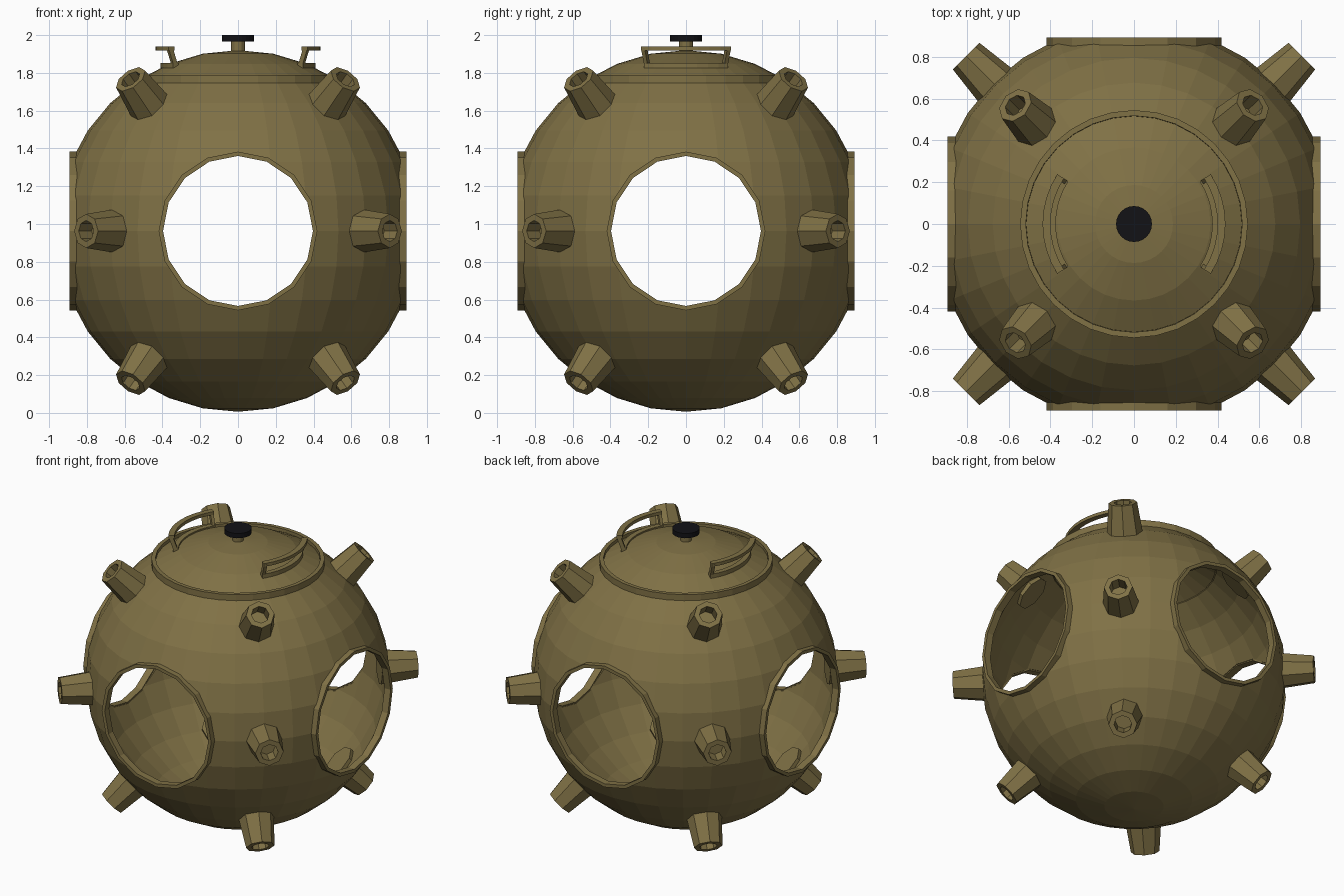
import bpy, bmesh
from math import sin, cos, pi, radians, sqrt
from mathutils import Vector, Matrix

if "Cube" in bpy.data.objects:
    bpy.data.objects.remove(bpy.data.objects["Cube"])

R, CZ = 0.957, 0.963          # shell radius and centre height
CENTRE = Vector((0, 0, CZ))


def material(name, colour):
    m = bpy.data.materials.new(name)
    m.diffuse_color = colour
    m.use_nodes = True
    m.node_tree.nodes["Principled BSDF"].inputs["Base Color"].default_value = m.diffuse_color
    return m


OLIVE = material("olive", (0.215, 0.165, 0.06, 1))
BLACK = material("black", (0.006, 0.006, 0.008, 1))


def finish(name, bm, mat, matrix=Matrix()):
    bmesh.ops.remove_doubles(bm, verts=bm.verts, dist=1e-5)
    bmesh.ops.recalc_face_normals(bm, faces=bm.faces)
    mesh = bpy.data.meshes.new(name)
    bm.to_mesh(mesh)
    bm.free()
    mesh.materials.append(mat)
    ob = bpy.data.objects.new(name, mesh)
    ob.matrix_world = matrix
    bpy.context.collection.objects.link(ob)
    return ob


def skin(bm, rings, closed):
    """Join successive vertex rings (each a closed loop) with faces."""
    pairs = list(zip(rings, rings[1:]))
    if closed:
        pairs.append((rings[-1], rings[0]))
    for a, b in pairs:
        n = len(a)
        for i in range(n):
            j = (i + 1) % n
            quad = [a[i], a[j], b[j], b[i]]
            pts = []
            for v in quad:
                if all((v.co - p.co).length > 1e-6 for p in pts):
                    pts.append(v)
            if len(pts) > 2:
                bm.faces.new(pts)


def lathe(name, profile, sides, mat=OLIVE, matrix=Matrix(), closed=False):
    """Spin (radius, height) points round local z."""
    bm = bmesh.new()
    rings = [[bm.verts.new((r * cos(2 * pi * i / sides), r * sin(2 * pi * i / sides), z))
              for i in range(sides)] for r, z in profile]
    skin(bm, rings, closed)
    return finish(name, bm, mat, matrix)


def aim(d):
    return Matrix.Translation(CENTRE) @ Vector(d).to_track_quat('Z', 'Y').to_matrix().to_4x4()


def dome(radius, start, end):
    """Sphere profile at 11.25 degree steps, angles measured from the bottom."""
    angles = [start] + [a * 11.25 for a in range(17) if start < a * 11.25 < end] + [end]
    return [(radius * sin(radians(a)) if 0 < a < 180 else 0, CZ - radius * cos(radians(a))) for a in angles]


# Hollow shell, open at the top
shell = lathe("spherical_shell", dome(R, 0, 146.5) + dome(R - 0.02, 0, 146.5)[::-1], 32)

# Side openings cut right through on both axes
for axis in ((1, 0, 0), (0, 1, 0)):
    cutter = lathe("opening_cutter", [(0, -1.3), (0.405, -1.3), (0.405, 1.3), (0, 1.3)], 16, matrix=aim(axis))
    cutter.hide_render = True
    cutter.hide_viewport = True
    mod = shell.modifiers.new("opening", 'BOOLEAN')
    mod.operation = 'DIFFERENCE'
    mod.solver = 'EXACT'
    mod.object = cutter

# Raised rims round the four openings
for d in ((1, 0, 0), (-1, 0, 0), (0, 1, 0), (0, -1, 0)):
    lathe("opening_rim", [(0.397, 0.845), (0.397, 0.893), (0.42, 0.893), (0.42, 0.845)], 16,
          matrix=aim(d), closed=True)

# Twelve tapered hollow nozzles: equator, upper and lower rows
for elevation in (-45, 0, 45):
    for k in range(4):
        e, a = radians(elevation), radians(45 + 90 * k)
        lathe("nozzle", [(0, 0.9), (0.118, 0.9), (0.09, 1.137), (0.056, 1.137), (0.056, 1.04), (0, 1.04)], 8,
              matrix=aim((cos(a) * cos(e), sin(a) * cos(e), sin(e))))

# Collar and domed lid
lathe("hatch_collar", [(0.518, 1.745), (0.518, 1.79), (0.545, 1.79), (0.545, 1.745)], 32, closed=True)
lathe("hatch_lid", [(0, 1.895)] + dome(R - 0.02, 146.8, 180)[:-1][::-1] + dome(R, 147.3, 180), 32)

# Lid knob on a short stem
lathe("knob_stem", [(0, 1.9), (0.036, 1.9), (0.036, 1.97), (0, 1.97)], 12)
lathe("lid_knob", [(0, 1.967), (0.086, 1.967), (0.086, 2.0), (0, 2.0)], 24, BLACK)


def arc_bar(bm, r0, r1, z0, z1, half_angle, steps=8):
    """Flat bar bent round the lid axis."""
    rings = []
    for i in range(steps + 1):
        a = radians(-half_angle + 2 * half_angle * i / steps)
        rings.append([bm.verts.new((r * cos(a), r * sin(a), z))
                      for r, z in ((r0, z0), (r1, z0), (r1, z1), (r0, z1))])
    skin(bm, rings, False)
    bm.faces.new(rings[0])
    bm.faces.new(rings[-1])


# Curved lid handles: foot strip, leaning legs and grip
for side, turn in (("right", 0), ("left", pi)):
    bm = bmesh.new()
    arc_bar(bm, 0.375, 0.41, 1.825, 1.853, 33)
    arc_bar(bm, 0.40, 0.438, 1.918, 1.94, 33)
    for s in (-1, 1):
        rings = []
        for r, z in ((0.375, 1.83), (0.41, 1.93)):
            rings.append([bm.verts.new((q * cos(a), q * sin(a), z))
                          for q, a in ((r, s * radians(30)), (r + 0.028, s * radians(30)),
                                       (r + 0.028, s * radians(33)), (r, s * radians(33)))])
        skin(bm, rings, False)
        bm.faces.new(rings[0])
        bm.faces.new(rings[-1])
    finish(side + "_lid_handle", bm, OLIVE, Matrix.Rotation(turn, 4, 'Z'))
